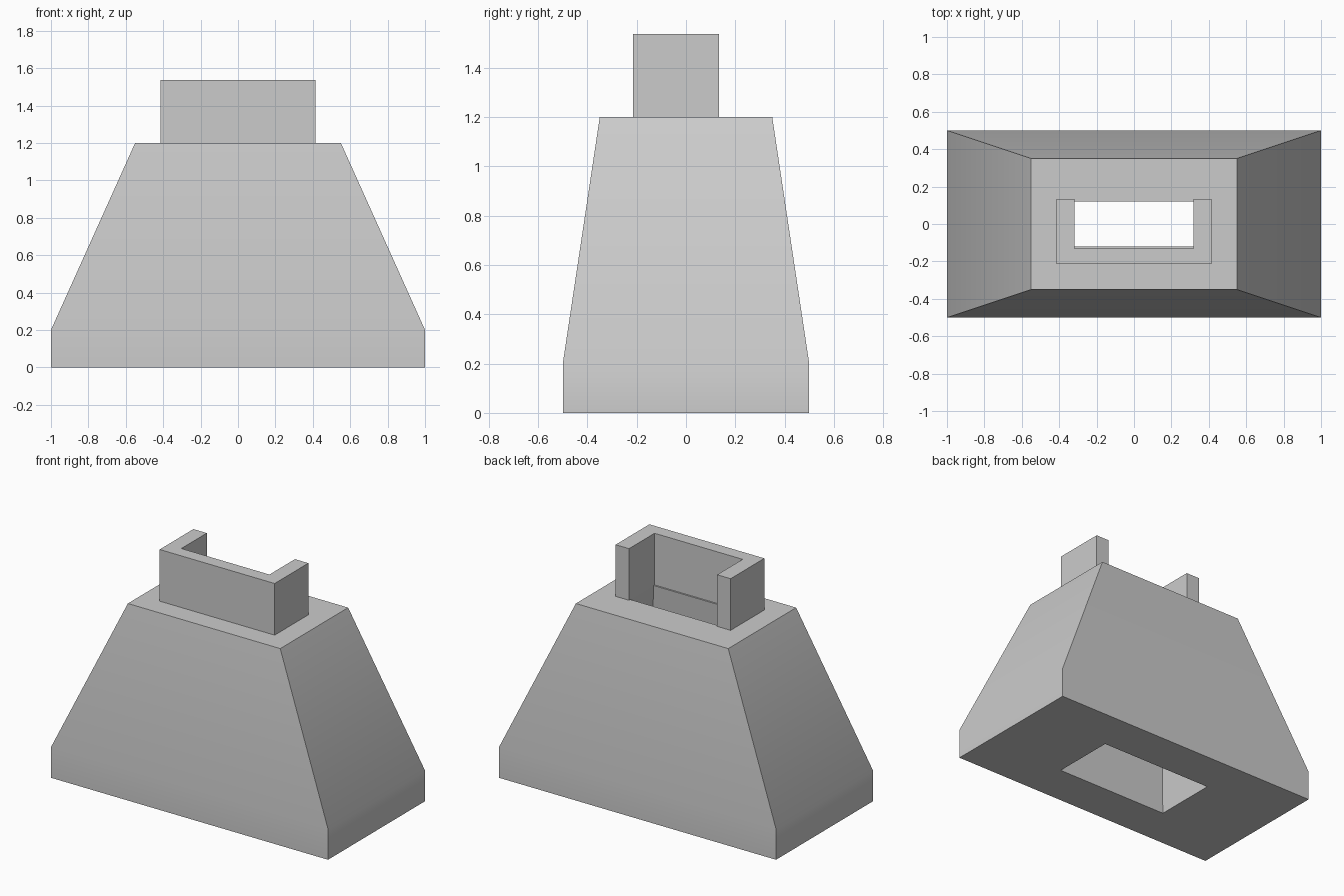
import bpy
import bmesh
import math

cube = bpy.data.objects.get("Cube")
if cube:
    bpy.data.objects.remove(cube, do_unlink=True)

grey = bpy.data.materials.new("plain grey")
grey.use_nodes = True
grey.diffuse_color = (0.6, 0.6, 0.6, 1)
grey.node_tree.nodes["Principled BSDF"].inputs["Base Color"].default_value = (0.6, 0.6, 0.6, 1)


def finish(name, bm):
    """Turn a bmesh into a named object with soft shading across shallow bends."""
    bmesh.ops.recalc_face_normals(bm, faces=bm.faces)
    mesh = bpy.data.meshes.new(name)
    bm.to_mesh(mesh)
    bm.free()
    mesh.materials.append(grey)
    obj = bpy.data.objects.new(name, mesh)
    bpy.context.collection.objects.link(obj)
    bpy.ops.object.select_all(action="DESELECT")
    obj.select_set(True)
    bpy.context.view_layer.objects.active = obj
    bpy.ops.object.shade_smooth_by_angle(angle=math.radians(30))
    return obj


# Tapered body: rectangular rings joined from the lower opening, around the
# outside, and back down through the shaft
rings = [(0.415, 0.215, 0), (1, 0.5, 0), (1, 0.5, 0.2), (0.55, 0.35, 1.2), (0.318, 0.12, 1.2)]
bm = bmesh.new()
loops = [[bm.verts.new((sx * x, sy * y, z)) for sx, sy in ((-1, -1), (1, -1), (1, 1), (-1, 1))]
         for x, y, z in rings]
for a, b in zip(loops, loops[1:] + loops[:1]):
    for i in range(4):
        j = (i + 1) % 4
        bm.faces.new((a[i], a[j], b[j], b[i]))
finish("tapered_body", bm)

# Three-sided collar, open at the back
half = [(0.415, -0.215), (0.415, 0.133), (0.318, 0.133), (0.318, -0.13)]
outline = half + [(-x, y) for x, y in reversed(half)]
bm = bmesh.new()
base = bm.faces.new([bm.verts.new((x, y, 1.2)) for x, y in outline])
top = bmesh.ops.extrude_face_region(bm, geom=[base], use_keep_orig=True)["geom"]
bmesh.ops.translate(bm, vec=(0, 0, 0.337), verts=[g for g in top if isinstance(g, bmesh.types.BMVert)])
finish("top_collar", bm)
